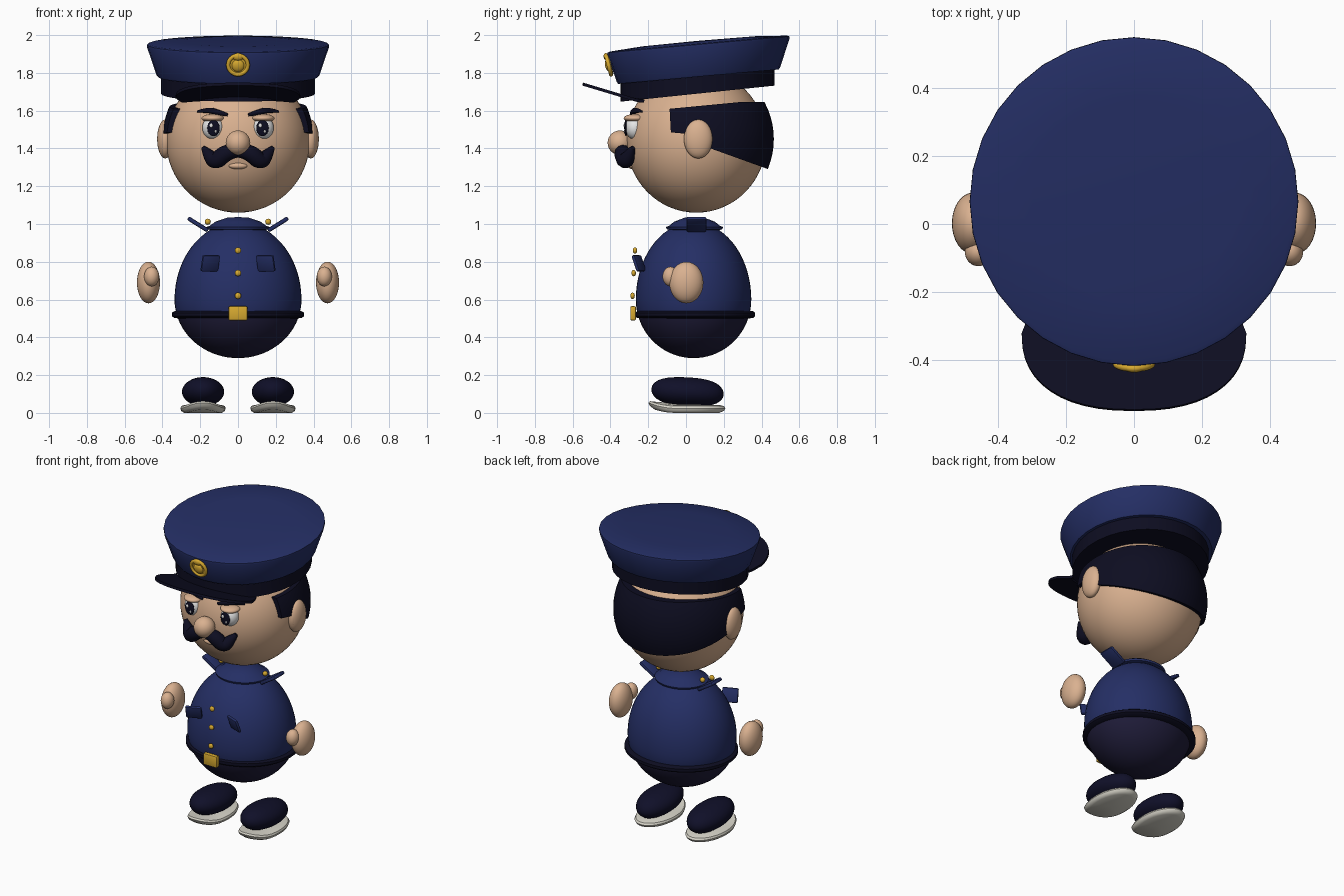
import bpy, bmesh
from math import sin, cos, pi, radians
from mathutils import Matrix, Vector, Euler

cube = bpy.data.objects.get("Cube")
if cube:
    bpy.data.objects.remove(cube)


def material(name, r, g, b):
    m = bpy.data.materials.new(name)
    m.use_nodes = True
    m.diffuse_color = (r, g, b, 1)
    for n in m.node_tree.nodes:
        if n.type == 'BSDF_PRINCIPLED':
            n.inputs["Base Color"].default_value = (r, g, b, 1)
            n.inputs["Roughness"].default_value = 0.7
    return m


SKIN = material("skin", 0.70, 0.44, 0.28)
NAVY = material("navy cloth", 0.018, 0.028, 0.13)
DARK = material("black navy", 0.004, 0.004, 0.015)
TROUSER = material("trouser cloth", 0.014, 0.012, 0.042)
SHOE = material("shoe leather", 0.005, 0.005, 0.022)
GOLD = material("gold", 0.68, 0.40, 0.03)
SOLE = material("sole grey", 0.70, 0.68, 0.60)
WHITE = material("eye white", 0.80, 0.80, 0.80)


def finish(ob, mat, angle=40):
    ob.data.materials.clear()
    ob.data.materials.append(mat)
    bpy.ops.object.select_all(action='DESELECT')
    ob.select_set(True)
    bpy.context.view_layer.objects.active = ob
    bpy.ops.object.shade_smooth_by_angle(angle=radians(angle))
    return ob


def make(name, bm, mat, angle=40):
    bmesh.ops.remove_doubles(bm, verts=bm.verts, dist=1e-5)
    bmesh.ops.recalc_face_normals(bm, faces=bm.faces)
    me = bpy.data.meshes.new(name)
    bm.to_mesh(me)
    bm.free()
    ob = bpy.data.objects.new(name, me)
    bpy.context.collection.objects.link(ob)
    return finish(ob, mat, angle)


def ball(name, loc, radii, mat, rot=(0, 0, 0), seg=32):
    bm = bmesh.new()
    bmesh.ops.create_uvsphere(bm, u_segments=seg, v_segments=seg // 2, radius=1)
    bm.transform(Matrix.LocRotScale(Vector(loc), Euler(rot), Vector(radii)))
    return make(name, bm, mat)


def box(name, loc, size, mat, rot=(0, 0, 0), bevel=0.01):
    bm = bmesh.new()
    bmesh.ops.create_cube(bm, size=1)
    bm.transform(Matrix.Diagonal((*size, 1)))
    bmesh.ops.bevel(bm, geom=bm.edges[:], offset=bevel, segments=2, affect='EDGES', profile=0.5)
    bm.transform(Matrix.LocRotScale(Vector(loc), Euler(rot), None))
    return make(name, bm, mat)


def lathe(name, profile, mat, x=0, y=0, sy=1, seg=32, warp=None, angle=40):
    """Turn (radius, height) points round an upright axis."""
    bm = bmesh.new()
    rings = [[bm.verts.new((r * cos(2 * pi * i / seg), sy * r * sin(2 * pi * i / seg), z))
              for i in range(seg)] for r, z in profile]
    for a, b in zip(rings, rings[1:]):
        for i in range(seg):
            j = (i + 1) % seg
            bm.faces.new((a[i], a[j], b[j], b[i]))
    for v in bm.verts:
        if warp:
            v.co.z += warp(v.co.y)
        v.co += Vector((x, y, 0))
    return make(name, bm, mat, angle)


def tube(name, points, mat):
    """Round tapered strand through (x, y, z, radius) points."""
    cu = bpy.data.curves.new(name, 'CURVE')
    cu.dimensions = '3D'
    cu.bevel_depth = 1
    cu.bevel_resolution = 4
    cu.use_fill_caps = True
    sp = cu.splines.new('NURBS')
    sp.points.add(len(points) - 1)
    for p, (x, y, z, r) in zip(sp.points, points):
        p.co = (x, y, z, 1)
        p.radius = r
    sp.order_u = 3
    sp.use_endpoint_u = True
    sp.resolution_u = 8
    ob = bpy.data.objects.new(name, cu)
    bpy.context.collection.objects.link(ob)
    bpy.ops.object.select_all(action='DESELECT')
    ob.select_set(True)
    bpy.context.view_layer.objects.active = ob
    bpy.ops.object.convert(target='MESH')
    return finish(bpy.context.view_layer.objects.active, mat, 60)


# Head, nose and lip
ball("head", (0, 0.055, 1.44), (0.38, 0.37, 0.38), SKIN, seg=64)
ball("nose", (0, -0.35, 1.43), (0.065, 0.065, 0.065), SKIN)
ball("lower_lip", (0, -0.283, 1.308), (0.05, 0.022, 0.018), SKIN)

# Hair: a ball trimmed to a side outline
hair = ball("hair", (0, 0.055, 1.45), (0.4, 0.41, 0.41), DARK, seg=64)
outline = [(-0.087, 1.61), (-0.08, 1.485), (0.03, 1.475), (0.13, 1.4),
           (0.436, 1.29), (0.6, 1.23), (0.6, 1.65), (0.28, 1.645)]
bm = bmesh.new()
face = bm.faces.new([bm.verts.new((-0.6, y, z)) for y, z in outline])
ext = bmesh.ops.extrude_face_region(bm, geom=[face])["geom"]
bmesh.ops.translate(bm, vec=(1.2, 0, 0), verts=[g for g in ext if isinstance(g, bmesh.types.BMVert)])
cutter = make("hair_cutter", bm, DARK)
cutter.hide_render = True
mod = hair.modifiers.new("trim", 'BOOLEAN')
mod.operation = 'INTERSECT'
mod.solver = 'EXACT'
mod.object = cutter
bpy.context.view_layer.objects.active = hair
bpy.ops.object.modifier_apply(modifier=mod.name)
bpy.data.objects.remove(cutter)
finish(hair, DARK)

# Cap: slices rise toward the back
lathe("cap_band", [(0, 1.70), (0.395, 1.69), (0.408, 1.69), (0.408, 1.80), (0, 1.80)], DARK,
      y=0.06, warp=lambda y: 0.104 * y)
lathe("cap_crown", [(0, 1.785), (0.425, 1.78), (0.432, 1.79), (0.483, 1.94), (0.482, 1.95),
                    (0.47, 1.955), (0.3, 1.967), (0, 1.97)], NAVY,
      y=0.066, warp=lambda y: 0.09 * y)

# Visor: curved crescent sheet given thickness
bm = bmesh.new()
rows = []
for k in range(5):
    t = k / 4
    row = []
    for i in range(25):
        a = pi * i / 24
        c = cos(a)
        wide = abs(c) ** 0.85 * (1 if c > 0 else -1) * (0.29 + 0.04 * t)
        y = -0.22 - 0.1 * t - (0.06 + 0.165 * t) * sin(a) ** 0.85
        row.append(bm.verts.new((wide, y, 1.66 + 0.3 * max(0, -0.25 - y))))
    rows.append(row)
for a, b in zip(rows, rows[1:]):
    for i in range(24):
        bm.faces.new((a[i], a[i + 1], b[i + 1], b[i]))
bmesh.ops.recalc_face_normals(bm, faces=bm.faces)
bmesh.ops.solidify(bm, geom=bm.faces[:], thickness=0.016)
make("cap_visor", bm, DARK)

# Cap badge
tilt = (0.25, 0, 0)
bm = bmesh.new()
bmesh.ops.create_cone(bm, cap_ends=True, segments=32, radius1=0.05, radius2=0.05, depth=0.016)
bm.transform(Matrix.LocRotScale(Vector((0, -0.404, 1.842)), Euler((pi / 2 + 0.25, 0, 0)), None))
make("badge_plate", bm, GOLD)
bpy.ops.mesh.primitive_torus_add(location=(0, -0.41, 1.842), rotation=(pi / 2 + 0.25, 0, 0),
                                 major_radius=0.052, minor_radius=0.011,
                                 major_segments=32, minor_segments=10)
bpy.context.object.name = "badge_ring"
finish(bpy.context.object, GOLD)
ball("badge_boss", (0, -0.412, 1.838), (0.033, 0.016, 0.033), GOLD, tilt)
ball("badge_crest", (0, -0.422, 1.885), (0.03, 0.014, 0.02), GOLD, tilt)

# Body: egg split at the waist, with collar and belt


def egg(start, end, n=16):
    ts = [radians(start + (end - start) * i / n) for i in range(n + 1)]
    return [(max(0, 0.336 * cos(t)), 0.6 + (0.41 if t > 0 else 0.31) * sin(t)) for t in ts]


lathe("jacket", egg(-15, 90, 20), NAVY, y=0.04, sy=0.91, seg=48)
lathe("trousers", egg(-90, -14), TROUSER, y=0.04, sy=0.91, seg=48)
lathe("collar", [(0.13, 0.965), (0.163, 0.972), (0.168, 0.984), (0.15, 0.99), (0.12, 1.012),
                 (0.06, 1.033), (0, 1.037)], NAVY, y=0.045, sy=0.9)
lathe("belt", [(0.30, 0.498), (0.338, 0.503), (0.35, 0.512), (0.35, 0.53), (0.338, 0.538),
               (0.30, 0.543)], DARK, y=0.048, sy=0.91, seg=48)
box("belt_buckle", (0, -0.28, 0.527), (0.1, 0.03, 0.076), GOLD, bevel=0.008)
for i, (y, z) in enumerate([(-0.27, 0.86), (-0.277, 0.74), (-0.283, 0.62)]):
    ball(f"jacket_button_{i + 1}", (0, y, z), (0.017, 0.012, 0.017), GOLD, seg=16)

# Paired parts
for side, s in (("left", 1), ("right", -1)):
    # Face
    ball(f"{side}_eye", (s * 0.133, -0.272, 1.51), (0.056, 0.05, 0.062), WHITE)
    ball(f"{side}_iris", (s * 0.13, -0.318, 1.508), (0.033, 0.009, 0.043), DARK)
    ball(f"{side}_eye_glint", (s * 0.13 - 0.012, -0.326, 1.522), (0.009, 0.004, 0.011), WHITE, seg=16)
    ball(f"{side}_eye_small_glint", (s * 0.13 + 0.012, -0.326, 1.49), (0.006, 0.004, 0.008), WHITE, seg=16)
    ball(f"{side}_eyelid", (s * 0.133, -0.27, 1.56), (0.06, 0.06, 0.022), SKIN)
    tube(f"{side}_eyebrow", [(s * 0.055, -0.29, 1.578, 0.008), (s * 0.11, -0.282, 1.592, 0.016),
                             (s * 0.16, -0.265, 1.605, 0.015), (s * 0.215, -0.235, 1.595, 0.006)], DARK)
    tube(f"{side}_moustache", [(0, -0.33, 1.385, 0.032), (s * 0.06, -0.34, 1.385, 0.046),
                               (s * 0.12, -0.322, 1.325, 0.044), (s * 0.155, -0.3, 1.365, 0.034),
                               (s * 0.185, -0.282, 1.405, 0.012)], DARK)
    ball(f"{side}_ear", (s * 0.385, 0.065, 1.45), (0.043, 0.076, 0.103), SKIN)
    ball(f"{side}_ear_fold", (s * 0.39, 0.045, 1.45), (0.03, 0.055, 0.08), SKIN)
    # Hands
    ball(f"{side}_hand", (s * 0.474, 0.002, 0.69), (0.061, 0.09, 0.11), SKIN)
    ball(f"{side}_thumb", (s * 0.457, -0.082, 0.722), (0.04, 0.042, 0.052), SKIN)
    # Uniform trim
    box(f"{side}_epaulette", (s * 0.212, 0.055, 0.998), (0.125, 0.105, 0.022), NAVY,
        (0, -s * 0.56, 0), 0.008)
    ball(f"{side}_epaulette_button", (s * 0.16, 0.055, 1.012), (0.016, 0.016, 0.016), GOLD, seg=16)
    box(f"{side}_pocket", (s * 0.147, -0.25, 0.792), (0.1, 0.02, 0.09), NAVY,
        (0.35, 0, -s * 0.4), 0.009)
    # Shoes
    ball(f"{side}_shoe", (s * 0.185, 0.008, 0.112), (0.112, 0.192, 0.076), SHOE, (-0.06, 0, 0))
    upper = bpy.context.view_layer.objects.active
    for v in upper.data.vertices:
        d = (v.co.y - 0.008) / 0.192
        v.co.z = 0.112 + (v.co.z - 0.112) * (1 + 0.25 * d * d)
    lathe(f"{side}_sole", [(0, 0), (0.1, 0), (0.115, 0.01), (0.12, 0.024), (0.115, 0.036),
                           (0.1, 0.042), (0, 0.045)], SOLE, x=s * 0.185, y=0.005, sy=1.7,
          warp=lambda y: 0.028 * (max(0, -y - 0.06) / 0.14) ** 2)
